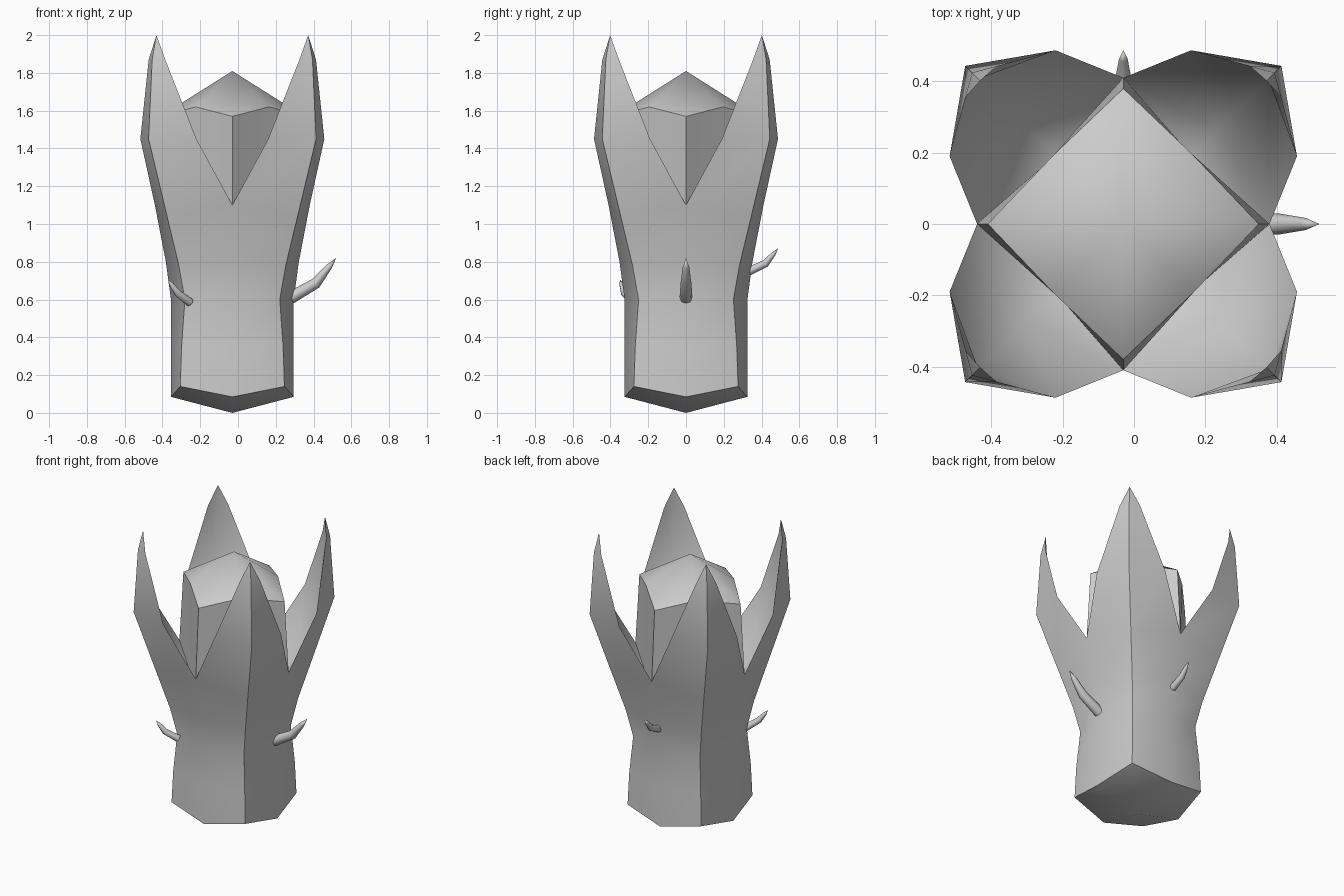
import bpy, bmesh, math
from mathutils import Vector, Matrix

cube = bpy.data.objects.get("Cube")
if cube:
    bpy.data.objects.remove(cube, do_unlink=True)

CENTRE = Vector((-0.03, 0, 0))

grey = bpy.data.materials.new("plain grey")
grey.use_nodes = True
colour = (0.6, 0.6, 0.6, 1)
grey.diffuse_color = colour
grey.node_tree.nodes["Principled BSDF"].inputs["Base Color"].default_value = colour


def finish(bm, name, angle):
    bmesh.ops.remove_doubles(bm, verts=bm.verts, dist=0.0005)
    bmesh.ops.recalc_face_normals(bm, faces=bm.faces)
    mesh = bpy.data.meshes.new(name)
    bm.to_mesh(mesh)
    bm.free()
    obj = bpy.data.objects.new(name, mesh)
    bpy.context.collection.objects.link(obj)
    mesh.materials.append(grey)
    bpy.ops.object.select_all(action='DESELECT')
    obj.select_set(True)
    bpy.context.view_layer.objects.active = obj
    bpy.ops.object.shade_smooth_by_angle(angle=math.radians(angle))
    return obj


def axis(r, z):
    return Vector((r, 0, z))


def diag(r, z):
    return Vector((r * math.sqrt(0.5), r * math.sqrt(0.5), z))


def mirrored(p):
    return Vector((p.y, p.x, p.z))


def four_fold(name, faces, angle):
    """Mirror faces of one eighth over the diagonal, then turn them to four quarters."""
    bm = bmesh.new()
    for k in range(4):
        turn = Matrix.Rotation(k * math.pi / 2, 3, 'Z')
        for face in faces:
            for pts in (face, [mirrored(p) for p in reversed(face)]):
                bm.faces.new([bm.verts.new(turn @ p + CENTRE) for p in pts])
    return finish(bm, name, angle)


# Stem cup: rounded-square rings rising to the notch between petals
rings = [(axis(0.325, 0.085), diag(0.39, 0.14)),
         (axis(0.325, 0.35), diag(0.38, 0.35)),
         (axis(0.325, 0.6), diag(0.355, 0.6)),
         (axis(0.352, 0.8), diag(0.40, 0.78)),
         (axis(0.41, 1.1), diag(0.485, 1.03))]
notch, fold = rings[-1]
shell = [[axis(0, 0), rings[0][1], rings[0][0]]]
for (a, d), (a2, d2) in zip(rings, rings[1:]):
    shell.append([a, d, d2, a2])

# Pointed petals: outer fold, open side edge and inner lining
side, side_top = Vector((0.487, 0.19, 1.45)), Vector((0.443, 0.355, 1.87))
outer, outer_top = diag(0.627, 1.45), diag(0.6, 1.87)
inner, inner_top = diag(0.58, 1.47), diag(0.575, 1.86)
tip = diag(0.568, 2.0)
floor, root = diag(0.38, 1.05), diag(0.27, 1.0)
shell += [[notch, fold, outer, side],
          [side, outer, outer_top, side_top],
          [side_top, outer_top, tip],
          [notch, side, inner, floor],
          [side, side_top, inner_top, inner],
          [side_top, tip, inner_top],
          [notch, floor, root]]
four_fold("petal_cup", shell, 55)

# Inner bud: diamond section with a low pointed cap
shoulder, flank = axis(0.38, 1.57), diag(0.275, 1.62)
four_fold("inner_bud", [[notch, root, flank, shoulder],
                        [shoulder, flank, axis(0, 1.81)]], 55)


# Thorns: tapered, slightly bent spikes
def thorn(name, base, bend, tip, radius):
    base, bend, tip = Vector(base), Vector(bend), Vector(tip)
    bm = bmesh.new()
    loops = []
    for p, way, r in ((base, bend - base, radius), (bend, tip - base, radius * 0.85),
                      (bend.lerp(tip, 0.65), tip - bend, radius * 0.5)):
        spin = way.to_track_quat('Z', 'Y')
        loops.append([bm.verts.new(p + spin @ Vector((r * math.cos(t), r * math.sin(t), 0)))
                      for t in (i * math.pi / 4 for i in range(8))])
    point = bm.verts.new(tip)
    bm.faces.new(loops[0])
    for i in range(8):
        j = (i + 1) % 8
        for low, high in zip(loops, loops[1:]):
            bm.faces.new([low[i], low[j], high[j], high[i]])
        bm.faces.new([loops[-1][i], loops[-1][j], point])
    finish(bm, name, 50)


thorn("left_thorn", (0.27, 0, 0.605), (0.41, 0, 0.685), (0.52, 0, 0.82), 0.034)
thorn("back_thorn", (-0.03, 0.30, 0.735), (-0.03, 0.42, 0.79), (-0.03, 0.487, 0.87), 0.024)
thorn("front_right_thorn", (-0.255, -0.275, 0.585), (-0.32, -0.325, 0.635), (-0.37, -0.35, 0.705), 0.024)
